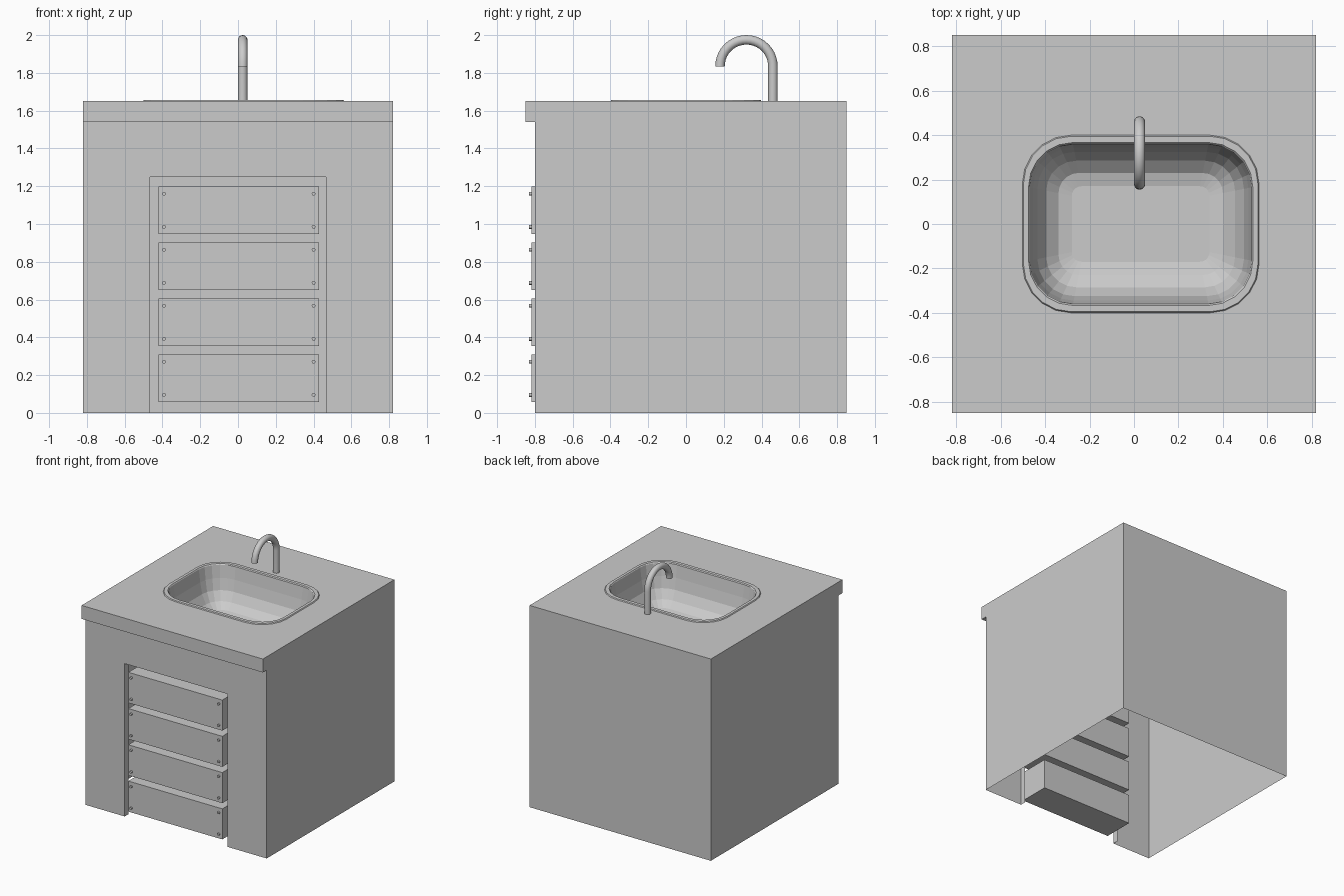
import bpy, bmesh, math

if "Cube" in bpy.data.objects:
    bpy.data.objects.remove(bpy.data.objects["Cube"])

grey = bpy.data.materials.new("light_grey")
grey.diffuse_color = (0.6, 0.6, 0.6, 1)
grey.use_nodes = True
grey.node_tree.nodes["Principled BSDF"].inputs["Base Color"].default_value = grey.diffuse_color


def make(name, verts, faces, smooth=None):
    me = bpy.data.meshes.new(name)
    me.from_pydata(verts, [], faces)
    me.materials.append(grey)
    ob = bpy.data.objects.new(name, me)
    bpy.context.collection.objects.link(ob)
    if smooth:
        bpy.context.view_layer.objects.active = ob
        bpy.ops.object.select_all(action='DESELECT')
        ob.select_set(True)
        bpy.ops.object.shade_smooth_by_angle(angle=math.radians(smooth))
    return ob


def box(name, x0, x1, y0, y1, z0, z1):
    v = [(x, y, z) for x in (x0, x1) for y in (y0, y1) for z in (z0, z1)]
    f = [(0, 1, 3, 2), (4, 6, 7, 5), (0, 4, 5, 1), (2, 3, 7, 6), (0, 2, 6, 4), (1, 5, 7, 3)]
    return make(name, v, f)


def tube(name, rings, n, smooth=40):
    """Join rings of n points and cap both ends."""
    v = [p for r in rings for p in r]
    f = [(i * n + j, i * n + (j + 1) % n, (i + 1) * n + (j + 1) % n, (i + 1) * n + j)
         for i in range(len(rings) - 1) for j in range(n)]
    f += [tuple(range(n))[::-1], tuple(range(len(v) - n, len(v)))]
    return make(name, v, f, smooth)


def rounded(hx, hy, r, z, seg=5):
    """Rounded rectangle around the sink centre, counter-clockwise."""
    pts = []
    for k, (sx, sy) in enumerate(((1, 1), (-1, 1), (-1, -1), (1, -1))):
        for i in range(seg + 1):
            a = math.pi / 2 * (k + i / seg)
            pts.append((CX + sx * (hx - r) + r * math.cos(a), sy * (hy - r) + r * math.sin(a), z))
    return pts


W, TOP, CX = 0.82, 1.65, 0.03

# cabinet shell, open underneath: side profile with a front overhang
prof = [(-.8, 0), (.85, 0), (.85, TOP), (-.85, TOP), (-.85, 1.54), (-.8, 1.54)]
n = len(prof)
verts = [(W, y, z) for y, z in prof] + [(-W, y, z) for y, z in prof]
faces = [tuple(range(n)), tuple(range(n, 2 * n))[::-1]]
faces += [(i, i + n, i + 1 + n, i + 1) for i in (1, 3, 4)]
# front wall with the drawer opening and its short return
ox, oz, d = 0.465, 1.25, 0.05
b = len(verts)
opening = [(-ox, 0), (-ox, oz), (ox, oz), (ox, 0)]
verts += [(x, -.8, z) for x, z in opening] + [(x, -.8 + d, z) for x, z in opening]
faces.append((n, b, b + 1, b + 2, b + 3, 0, 5, n + 5))
faces += [(b + i, b + i + 4, b + i + 5, b + i + 1) for i in range(3)]
make("cabinet", verts, faces)

# counter top with a hole for the sink
bm = bmesh.new()
rim = rounded(.533, .40, .22, TOP)
for loop in ([(-W, -.85, TOP), (W, -.85, TOP), (W, .85, TOP), (-W, .85, TOP)], rim):
    vs = [bm.verts.new(p) for p in loop]
    for i in range(len(vs)):
        bm.edges.new((vs[i], vs[(i + 1) % len(vs)]))
bmesh.ops.triangle_fill(bm, edges=bm.edges[:], use_beauty=True, normal=(0, 0, 1))
for f in bm.faces:
    f.normal_update()
    if f.normal.z < 0:
        f.normal_flip()
counter = make("counter_top", [], [])
bm.to_mesh(counter.data)
bm.free()

# sink: raised rim, then bowl rings going down
rings = [rim, rounded(.528, .395, .215, TOP + .007), rounded(.505, .367, .20, TOP + .007)]
for inset, depth in ((0, 0), (.015, .10), (.035, .19), (.075, .26), (.13, .305), (.19, .32)):
    rings.append(rounded(.5 - inset, .36 - inset, max(.195 - inset * .8, .04), TOP - depth))
m = len(rim)
sv = [p for r in rings for p in r]
sf = [(i * m + j, i * m + (j + 1) % m, (i + 1) * m + (j + 1) % m, (i + 1) * m + j)
      for i in range(len(rings) - 1) for j in range(m)]
sf.append(tuple(range(len(sv) - m, len(sv))))
make("sink_bowl", sv, sf)


def circle(r, z, k=32):
    return [(CX + r * math.cos(2 * math.pi * i / k), r * math.sin(2 * math.pi * i / k), z) for i in range(k)]


# drain plate
tube("drain", [circle(.068, TOP - .32), circle(.068, TOP - .315)], 32)

# faucet: straight post and a half-circle spout
path = [(.46, TOP, 0)]
path += [(.32 + .14 * math.cos(a), 1.835 + .14 * math.sin(a), a)
         for a in (math.pi * i / 20 for i in range(21))]
k = 20
frings = []
for y, z, a in path:
    ring = []
    for i in range(k):
        t = 2 * math.pi * i / k
        c = .025 * math.cos(t)
        ring.append((CX - .005 + .025 * math.sin(t), y + c * math.cos(a), z + c * math.sin(a)))
    frings.append(ring[::-1])
tube("faucet", frings, k)

# four drawers, each with four screw heads
for i in range(4):
    z0 = .058 + i * .2965
    z1 = z0 + .25
    box(f"drawer_{i + 1}", -.42, .43, -.817, -.56, z0, z1)
    for x in (-.392, .40):
        for z in (z0 + .037, z1 - .037):
            rr = [[(x + .01 * math.cos(math.pi * j / 6), y, z + .01 * math.sin(math.pi * j / 6))
                   for j in range(12)] for y in (-.81, -.83)]
            tube("drawer_screw", rr, 12)
